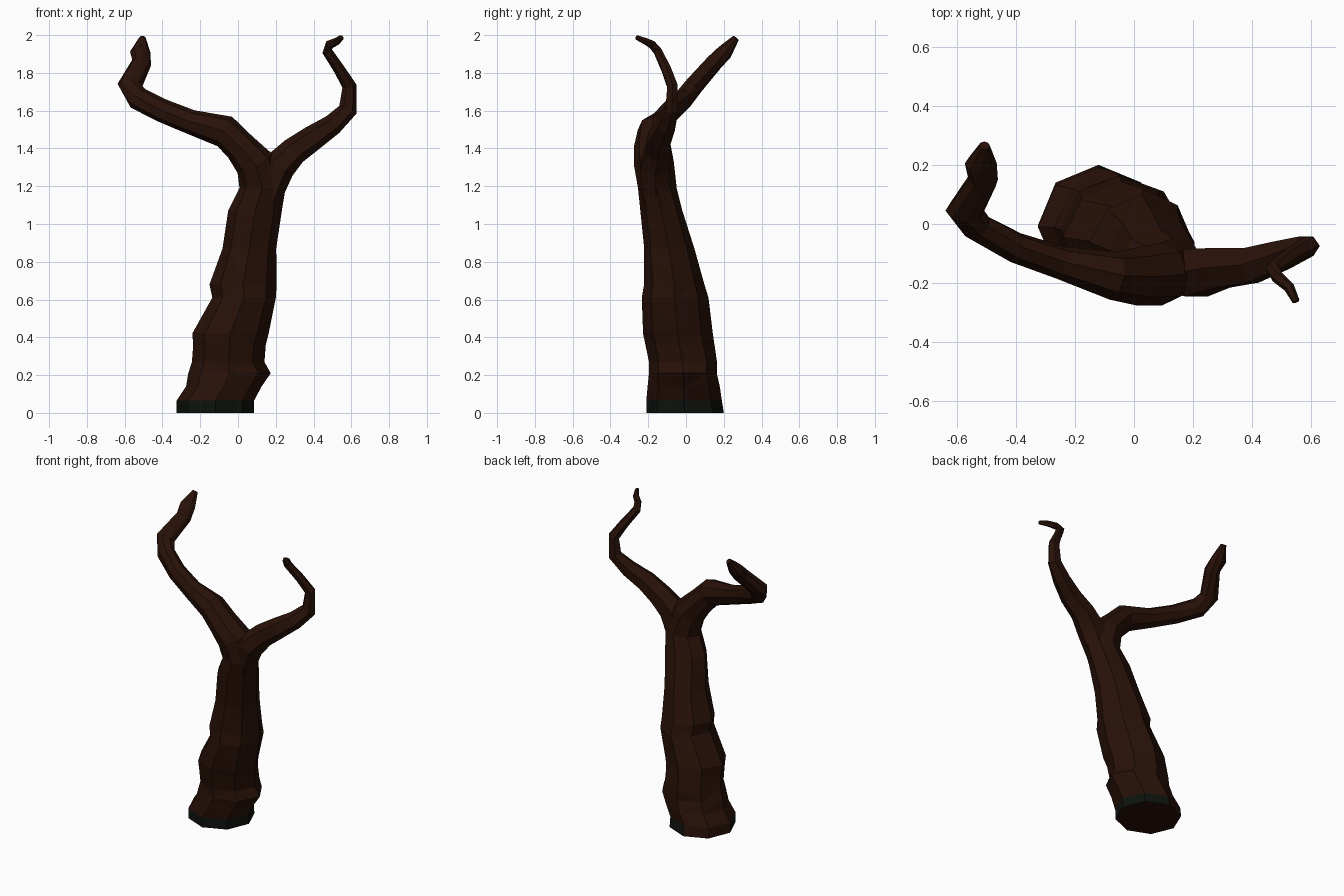
import bpy, bmesh, math, random
from mathutils import Vector

random.seed(4)


def material(name, rgb):
    m = bpy.data.materials.new(name)
    m.diffuse_color = (*rgb, 1)
    return m


bark = material("bark", (0.021, 0.0055, 0.0025))
moss = material("dark_moss", (0.004, 0.006, 0.004))


def limb(name, rings, sides, flat=0, rough=0.0, moss_base=False):
    """Loft rings (x, y, z, half width, half depth); the first `flat` rings stay level."""
    bm = bmesh.new()
    pts = [Vector(r[:3]) for r in rings]
    loops = []
    for i, (x, y, z, w, d) in enumerate(rings):
        t = pts[min(i + 1, len(pts) - 1)] - pts[max(i - 1, 0)]
        t = Vector((0, 0, 1)) if i < flat else t.normalized()
        u = Vector((0, 1, 0))
        u = (u - t * u.dot(t)).normalized()
        v = u.cross(t)
        loop = []
        for k in range(sides):
            a = 2 * math.pi * k / sides
            s = 1 - random.uniform(0, rough) if 1 < i < flat and k % 4 else 1
            loop.append(bm.verts.new(pts[i] + s * (v * w * math.cos(a) + u * d * math.sin(a))))
        loops.append(loop)
    for i in range(len(loops) - 1):
        for k in range(sides):
            n = (k + 1) % sides
            f = bm.faces.new((loops[i][k], loops[i][n], loops[i + 1][n], loops[i + 1][k]))
            # moss skips the back-left faces of the foot
            if moss_base and i == 0 and k not in (2, 3):
                f.material_index = 1
    bm.faces.new(loops[0][::-1])
    bm.faces.new(loops[-1])
    if rough:  # split faces into facets for a rough-hewn look
        bmesh.ops.triangulate(bm, faces=[f for f in bm.faces if len(f.verts) == 4])
    bmesh.ops.recalc_face_normals(bm, faces=bm.faces)
    me = bpy.data.meshes.new(name)
    bm.to_mesh(me)
    bm.free()
    me.materials.append(bark)
    me.materials.append(moss)
    ob = bpy.data.objects.new(name, me)
    bpy.context.collection.objects.link(ob)
    return ob


# Trunk sweeping up into the left branch
trunk = [
    (-0.12, -0.005, 0.00, 0.205, 0.205),
    (-0.12, -0.01, 0.065, 0.205, 0.200),
    (-0.075, -0.012, 0.14, 0.200, 0.192),
    (-0.045, -0.015, 0.21, 0.218, 0.187),
    (-0.052, -0.02, 0.27, 0.192, 0.185),
    (-0.045, -0.035, 0.36, 0.192, 0.188),
    (-0.04, -0.045, 0.42, 0.202, 0.188),
    (0.032, -0.06, 0.61, 0.168, 0.180),
    (0.027, -0.062, 0.68, 0.178, 0.165),
    (0.06, -0.09, 0.87, 0.142, 0.138),
    (0.09, -0.13, 1.07, 0.142, 0.115),
    (0.13, -0.153, 1.19, 0.122, 0.105),
    (0.09, -0.17, 1.32, 0.105, 0.106),
    (0.01, -0.178, 1.41, 0.085, 0.098),
    (-0.07, -0.175, 1.49, 0.087, 0.082),
    (-0.25, -0.13, 1.54, 0.065, 0.056),
    (-0.40, -0.08, 1.60, 0.062, 0.052),
    (-0.53, -0.01, 1.665, 0.062, 0.050),
    (-0.572, 0.045, 1.735, 0.066, 0.050),
    (-0.51, 0.15, 1.855, 0.052, 0.046),
    (-0.518, 0.205, 1.91, 0.054, 0.042),
    (-0.505, 0.265, 1.985, 0.018, 0.018),
]
limb("trunk_and_left_branch", trunk, 8, flat=12, rough=0.06, moss_base=True)

# Right branch forking off inside the trunk, ending in a curled twig
right = [
    (0.15, -0.155, 1.12, 0.07, 0.08),
    (0.21, -0.165, 1.30, 0.09, 0.092),
    (0.295, -0.148, 1.385, 0.074, 0.078),
    (0.395, -0.14, 1.455, 0.067, 0.068),
    (0.50, -0.105, 1.525, 0.056, 0.055),
    (0.582, -0.075, 1.605, 0.050, 0.038),
    (0.590, -0.072, 1.73, 0.038, 0.032),
    (0.535, -0.105, 1.82, 0.030, 0.028),
    (0.472, -0.150, 1.915, 0.027, 0.024),
    (0.485, -0.180, 1.95, 0.025, 0.020),
    (0.525, -0.215, 1.968, 0.020, 0.018),
    (0.548, -0.262, 1.988, 0.014, 0.012),
]
limb("right_branch", right, 6)
